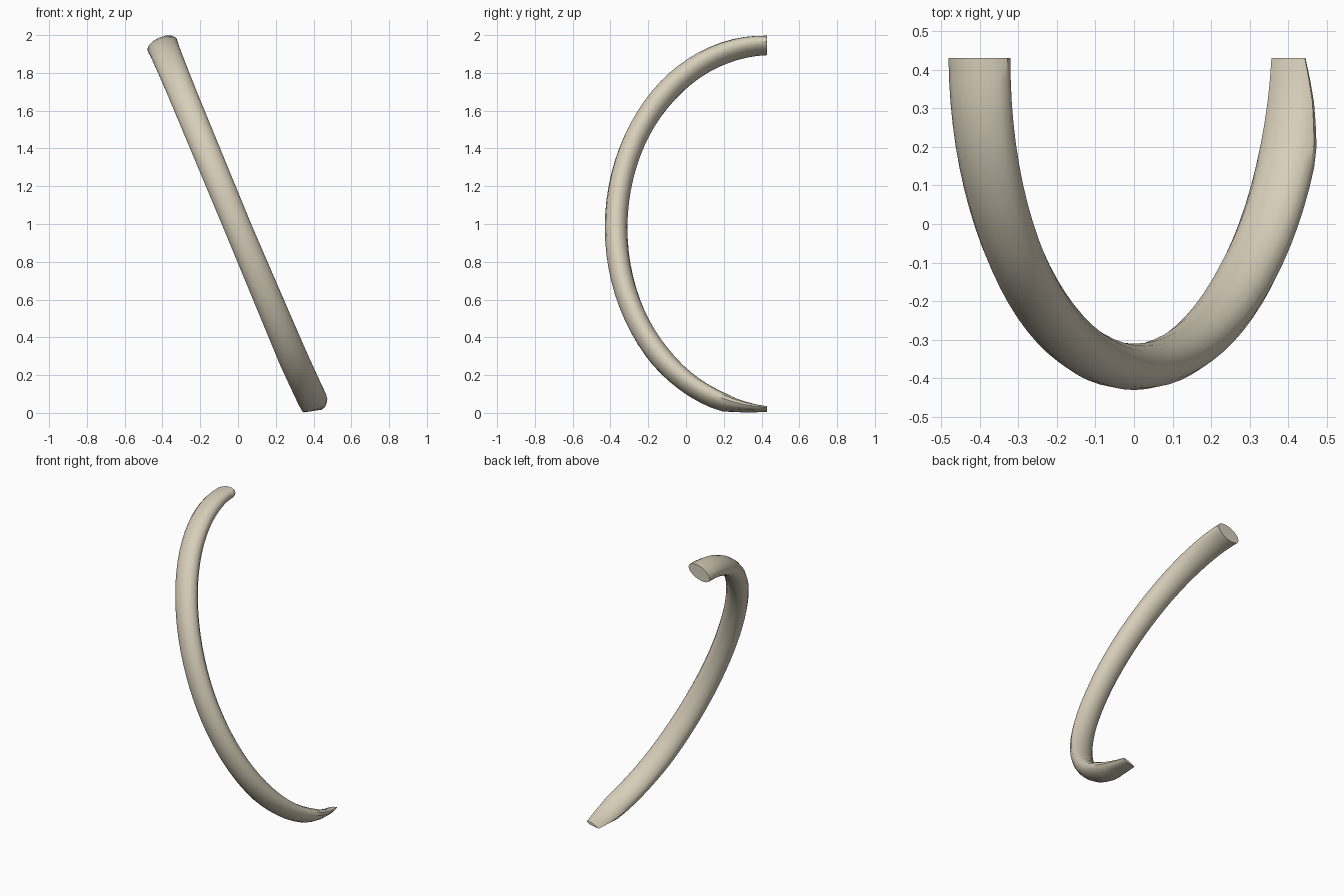
import bpy, bmesh, math
from mathutils import Vector

if "Cube" in bpy.data.objects:
    bpy.data.objects.remove(bpy.data.objects["Cube"])

TILT = math.atan2(0.8, 1.93)          # lean of the arc's plane in the front view
ALONG = Vector((-math.sin(TILT), 0, math.cos(TILT)))
ACROSS = Vector((math.cos(TILT), 0, math.sin(TILT)))
CENTRE = Vector((0, 0.43, 0.98))
LONG, SHORT = 1.045, 0.80             # radii of the half ellipse
SIDES, RINGS = 14, 44

# angle, half thickness in the plane, half width across it, sideways shift
KEYS = [(-90, 0.010, 0.048, 0.0), (-82, 0.026, 0.064, 0.01),
        (-72, 0.045, 0.079, 0.018), (-45, 0.058, 0.080, 0.006),
        (0, 0.060, 0.074, 0.0), (50, 0.060, 0.077, 0.0),
        (75, 0.053, 0.082, 0.0), (90, 0.045, 0.085, 0.0)]


def section(deg):
    for a, b in zip(KEYS, KEYS[1:]):
        if deg <= b[0]:
            f = (deg - a[0]) / (b[0] - a[0])
            return [p + (q - p) * f for p, q in zip(a[1:], b[1:])]
    return KEYS[-1][1:]


# curved bone: oval rings swept along the half ellipse
bm = bmesh.new()
rings = []
for i in range(RINGS + 1):
    deg = -90 + 180 * i / RINGS
    t = math.radians(deg)
    thick, wide, shift = section(deg)
    mid = CENTRE + ALONG * (LONG * math.sin(t)) + Vector((shift, -SHORT * math.cos(t), 0))
    out = (ALONG * (SHORT * math.sin(t)) + Vector((0, -LONG * math.cos(t), 0))).normalized()
    ring = []
    for k in range(SIDES):
        a = 2 * math.pi * k / SIDES
        p = mid + out * (thick * math.cos(a)) + ACROSS * (wide * math.sin(a))
        # flattened underside of the foot
        p.z = max(p.z, 0.15 * max(0, p.x - 0.33))
        ring.append(bm.verts.new(p))
    rings.append(ring)
for r, s in zip(rings, rings[1:]):
    for k in range(SIDES):
        j = (k + 1) % SIDES
        bm.faces.new((r[k], r[j], s[j], s[k]))
# end caps
bm.faces.new(rings[0])
bm.faces.new(rings[-1])
bmesh.ops.recalc_face_normals(bm, faces=bm.faces)

mesh = bpy.data.meshes.new("curved_bone")
bm.to_mesh(mesh)
bm.free()
bone = bpy.data.objects.new("curved_bone", mesh)
bpy.context.collection.objects.link(bone)

# bone colour
mat = bpy.data.materials.new("bone_cream")
mat.diffuse_color = (0.68, 0.62, 0.49, 1)
mat.use_nodes = True
mat.node_tree.nodes["Principled BSDF"].inputs["Base Color"].default_value = mat.diffuse_color
mesh.materials.append(mat)

bpy.context.view_layer.objects.active = bone
bone.select_set(True)
bpy.ops.object.shade_smooth_by_angle(angle=math.radians(40))
